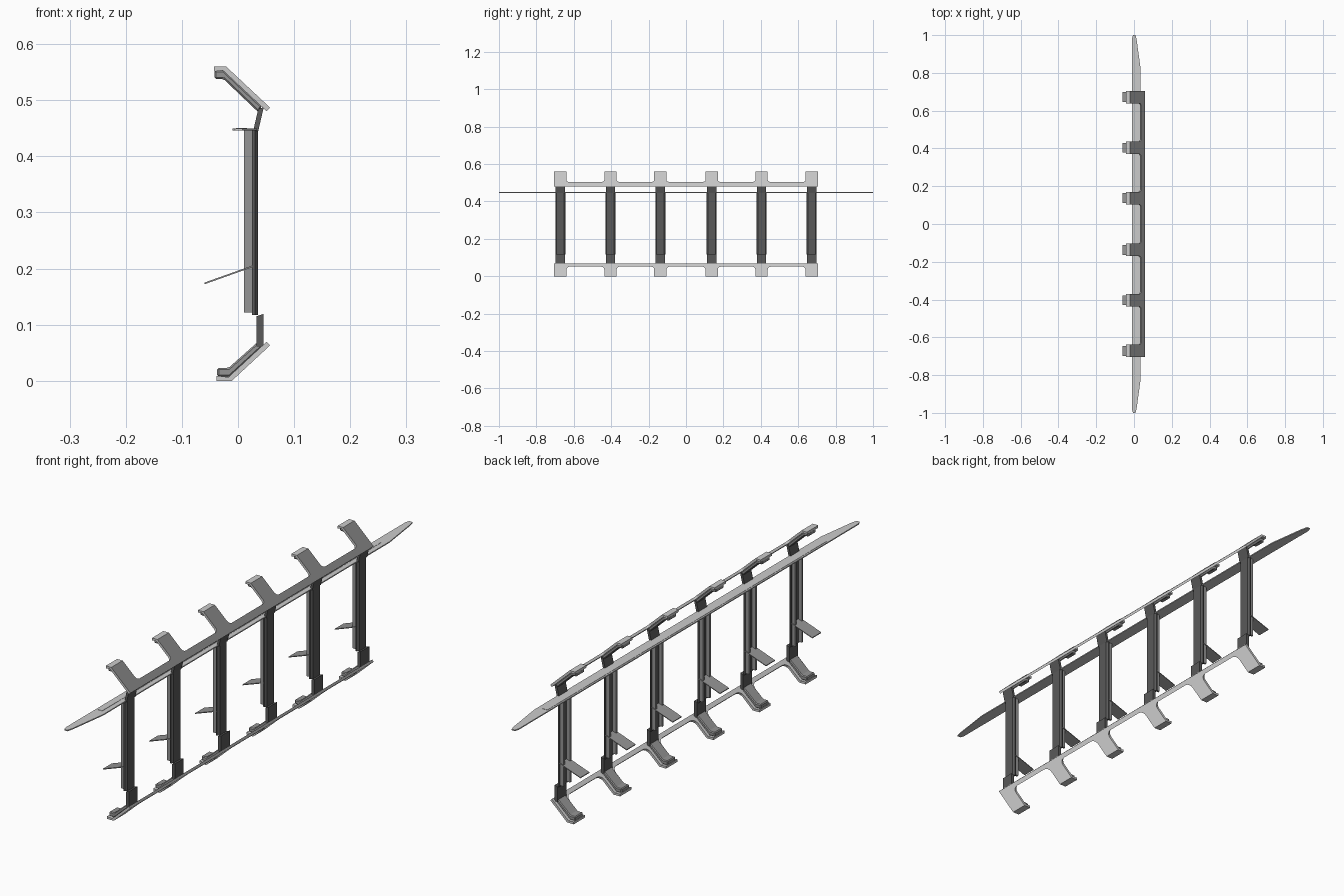
import bpy, bmesh, math
from mathutils import Vector

if "Cube" in bpy.data.objects:
    bpy.data.objects.remove(bpy.data.objects["Cube"])

STATIONS = [-0.672, -0.404, -0.137, 0.137, 0.404, 0.672]
TAB = 0.033          # half width of a rail tab
END = 0.705          # half length of the combs


def grey(name, v):
    m = bpy.data.materials.new(name)
    m.diffuse_color = (v, v, v, 1)
    m.use_nodes = True
    m.node_tree.nodes["Principled BSDF"].inputs["Base Color"].default_value = m.diffuse_color
    return m


DARK = grey("dark_grey", 0.10)
MID = grey("mid_grey", 0.30)


def prism(bm, pts, vec):
    """Closed solid: planar polygon extruded along a vector."""
    vec = Vector(vec)
    a = [bm.verts.new(Vector(p)) for p in pts]
    b = [bm.verts.new(Vector(p) + vec) for p in pts]
    n = len(pts)
    faces = [bm.faces.new(a), bm.faces.new(b[::-1])]
    for i in range(n):
        faces.append(bm.faces.new((a[i], b[i], b[(i + 1) % n], a[(i + 1) % n])))
    bmesh.ops.recalc_face_normals(bm, faces=faces)


def xz_prism(bm, prof, y, half):
    prism(bm, [(x, y - half, z) for x, z in prof], (0, 2 * half, 0))


def finish(bm, name, bevel=0.0, mat=None):
    me = bpy.data.meshes.new(name)
    bm.to_mesh(me)
    bm.free()
    ob = bpy.data.objects.new(name, me)
    bpy.context.collection.objects.link(ob)
    if mat:
        me.materials.append(mat)
    if bevel:
        m = ob.modifiers.new("bevel", 'BEVEL')
        m.width = bevel
        m.segments = 1
        m.limit_method = 'ANGLE'
        m.angle_limit = math.radians(40)
    return ob


def soften_outer(ob):
    """Smooth shading with the sloped outer faces turned towards +x."""
    me = ob.data
    normals = [None] * len(me.loops)
    for p in me.polygons:
        p.use_smooth = True
        n = p.normal.copy()
        if n.x > 0.55 and abs(n.y) < 0.1 and abs(n.z) > 0.55:
            n = Vector((0.98, 0, 0.2))
        for li in p.loop_indices:
            normals[li] = n
    me.normals_split_custom_set(normals)


def comb_outline(length, strip, r):
    """Comb in (y, s): a strip with filleted tabs at every station."""
    pts = [(-END, 0), (END, 0)]
    for c in reversed(STATIONS):
        right, left = min(c + TAB, END), max(c - TAB, -END)
        arc = [(r - r * math.sin(t), r - r * math.cos(t))
               for t in (i * math.pi / 8 for i in range(5))]
        if right < END - 0.001:
            pts += [(right + dy, strip + ds) for dy, ds in arc]
        pts += [(right, length), (left, length)]
        if left > -END + 0.001:
            pts += [(left - dy, strip + ds) for dy, ds in reversed(arc)]
    return pts


def comb_rail(name, tip, bend, lip_x, sign, rib, strip, r):
    """Sloped comb plate, flat lips and the stiffening ribs on its inner side."""
    tip, bend = Vector(tip), Vector(bend)
    d = (bend - tip).normalized()
    nrm = Vector((-abs(d.y), sign * abs(d.x))) * 0.009
    bm = bmesh.new()
    out = comb_outline((bend - tip).length, strip, r)
    prism(bm, [(tip.x + d.x * s, y, tip.y + d.y * s) for y, s in out],
          (nrm.x, 0, nrm.y))
    inner = bend + nrm
    for y in STATIONS:
        xz_prism(bm, [(bend.x, bend.y), (lip_x, bend.y),
                      (lip_x, bend.y + sign * 0.009), (inner.x, inner.y)], y, TAB)
    soften_outer(finish(bm, name))
    bm = bmesh.new()
    for y in STATIONS:
        xz_prism(bm, rib, y, 0.023)
    finish(bm, name + "_ribs", 0.003, MID)


comb_rail("upper_comb_rail", (0.057, 0.487), (-0.021, 0.56), -0.043, -1,
          [(-0.042, 0.553), (-0.025, 0.553), (0.043, 0.489),
           (0.036, 0.479), (-0.026, 0.538), (-0.042, 0.538)], 0.026, 0.014)
comb_rail("lower_comb_rail", (0.057, 0.063), (-0.011, 0.0), -0.038, 1,
          [(-0.037, 0.007), (-0.015, 0.007), (0.045, 0.062),
           (0.036, 0.070), (-0.017, 0.023), (-0.037, 0.023)], 0.016, 0.022)

# Post faces with chamfered edges
bm = bmesh.new()
web = [(0.025, -0.027), (0.030, -0.027), (0.036, -0.020),
       (0.036, 0.020), (0.030, 0.027), (0.025, 0.027)]
for y in STATIONS:
    prism(bm, [(x, y + dy, 0.117) for x, dy in web], (0, 0, 0.331))
finish(bm, "post_faces", 0, DARK)

# Post flanges behind the faces
bm = bmesh.new()
for y in STATIONS:
    for s in (-1, 1):
        leg = [(0.011, s * 0.023), (0.026, s * 0.023),
               (0.026, s * 0.015), (0.011, s * 0.015)]
        prism(bm, [(x, y + dy, 0.122) for x, dy in leg], (0, 0, 0.325))
finish(bm, "post_flanges", 0, MID)

# Necks joining the posts to the two rails
bm = bmesh.new()
for y in STATIONS:
    xz_prism(bm, [(0.027, 0.445), (0.036, 0.445), (0.046, 0.488), (0.036, 0.484)],
             y, 0.025)
finish(bm, "upper_necks", 0, DARK)
bm = bmesh.new()
for y in STATIONS:
    xz_prism(bm, [(0.033, 0.115), (0.045, 0.119), (0.045, 0.060), (0.033, 0.060)],
             y, 0.025)
finish(bm, "lower_necks", 0, DARK)

# Thin sloping arms behind the posts
bm = bmesh.new()
for y in STATIONS:
    xz_prism(bm, [(0.027, 0.206), (0.027, 0.203), (-0.060, 0.172), (-0.060, 0.175)],
             y, 0.026)
finish(bm, "sloping_arms", 0, MID)

# Long tapered blade and its shallow raised band
bm = bmesh.new()
prism(bm, [(-0.010, -0.985, 0.446), (-0.005, -1, 0.446), (0.008, -1, 0.446),
           (0.014, -0.975, 0.446), (0.034, -0.83, 0.446), (0.034, 0.83, 0.446),
           (0.014, 0.975, 0.446), (0.008, 1, 0.446), (-0.005, 1, 0.446),
           (-0.010, 0.985, 0.446)], (0, 0, 0.004))
finish(bm, "long_blade")
bm = bmesh.new()
prism(bm, [(-0.004, -0.81, 0.449), (0.016, -0.81, 0.449),
           (0.016, 0.81, 0.449), (-0.004, 0.81, 0.449)], (0, 0, 0.002))
finish(bm, "blade_band")
